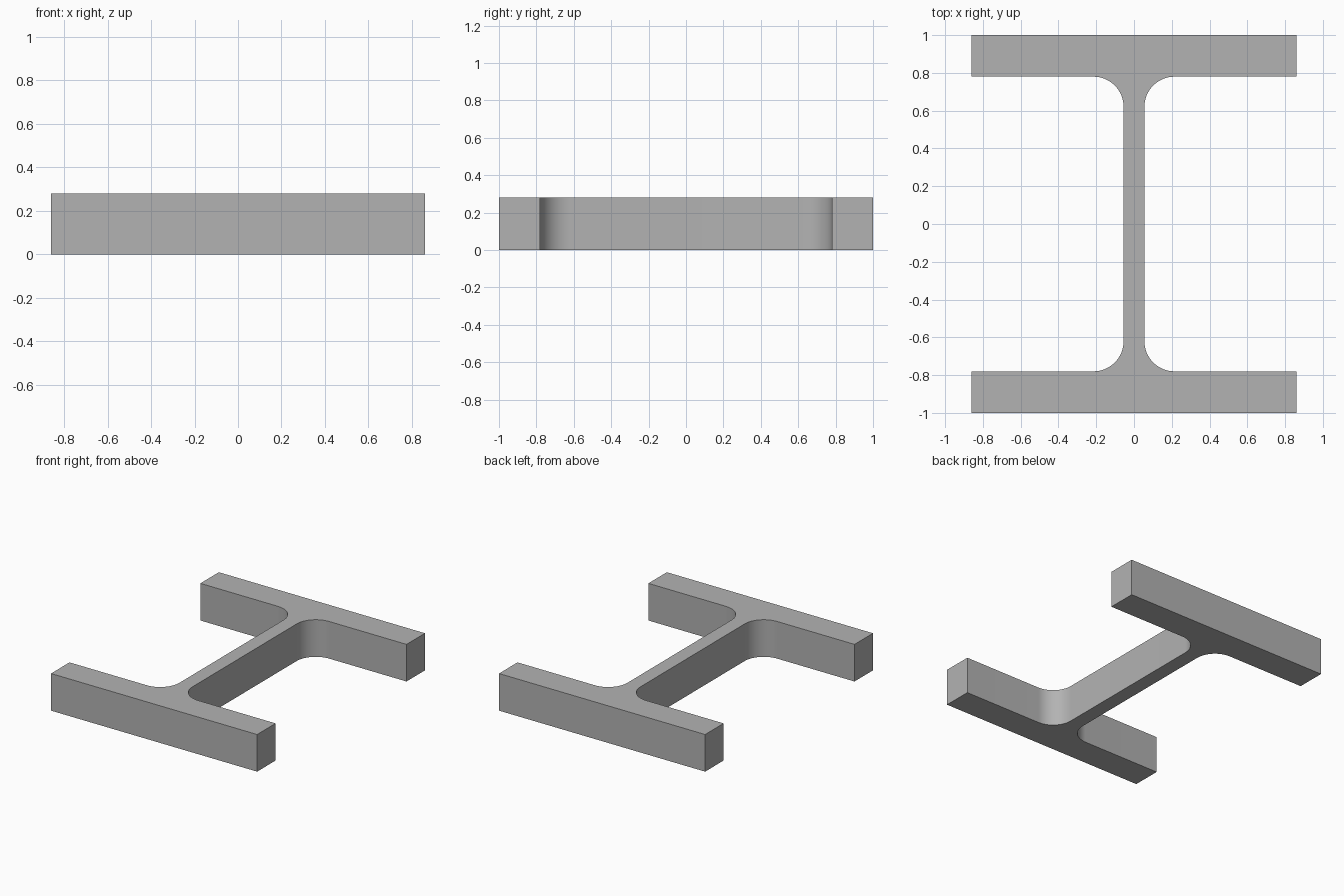
import bpy, bmesh
from math import cos, sin, pi, radians

cube = bpy.data.objects.get("Cube")
if cube:
    bpy.data.objects.remove(cube, do_unlink=True)

HALF_WIDTH, HALF_DEPTH, HEIGHT = 0.86, 1.0, 0.28
FLANGE_INNER, HALF_WEB, FILLET = 0.78, 0.055, 0.16
STEPS = 16

# Plain grey metal
steel = bpy.data.materials.new("steel_grey")
steel.use_nodes = True
grey = (0.45, 0.45, 0.45, 1)
steel.diffuse_color = grey
steel.node_tree.nodes["Principled BSDF"].inputs["Base Color"].default_value = grey

# Quarter profile: flange end, then fillet down to the web
quarter = [(HALF_WIDTH, HALF_DEPTH), (HALF_WIDTH, FLANGE_INNER)]
for i in range(STEPS + 1):
    a = pi / 2 + i / STEPS * pi / 2
    quarter.append((HALF_WEB + FILLET + FILLET * cos(a),
                    FLANGE_INNER - FILLET + FILLET * sin(a)))

# Mirror the quarter into a closed I-shaped outline
right_side = quarter + [(x, -y) for x, y in reversed(quarter)]
outline = right_side + [(-x, y) for x, y in reversed(right_side)]

# Extrude the outline upwards
bm = bmesh.new()
base = bm.faces.new([bm.verts.new((x, y, 0)) for x, y in outline])
top = bmesh.ops.extrude_face_region(bm, geom=[base], use_keep_orig=True)["geom"]
bmesh.ops.translate(bm, vec=(0, 0, HEIGHT),
                    verts=[v for v in top if isinstance(v, bmesh.types.BMVert)])
bmesh.ops.recalc_face_normals(bm, faces=bm.faces)

mesh = bpy.data.meshes.new("i_beam")
bm.to_mesh(mesh)
bm.free()
mesh.materials.append(steel)
beam = bpy.data.objects.new("i_beam", mesh)
bpy.context.collection.objects.link(beam)

# Smooth fillets, crisp edges
bpy.ops.object.select_all(action="DESELECT")
beam.select_set(True)
bpy.context.view_layer.objects.active = beam
bpy.ops.object.shade_smooth_by_angle(angle=radians(30))
